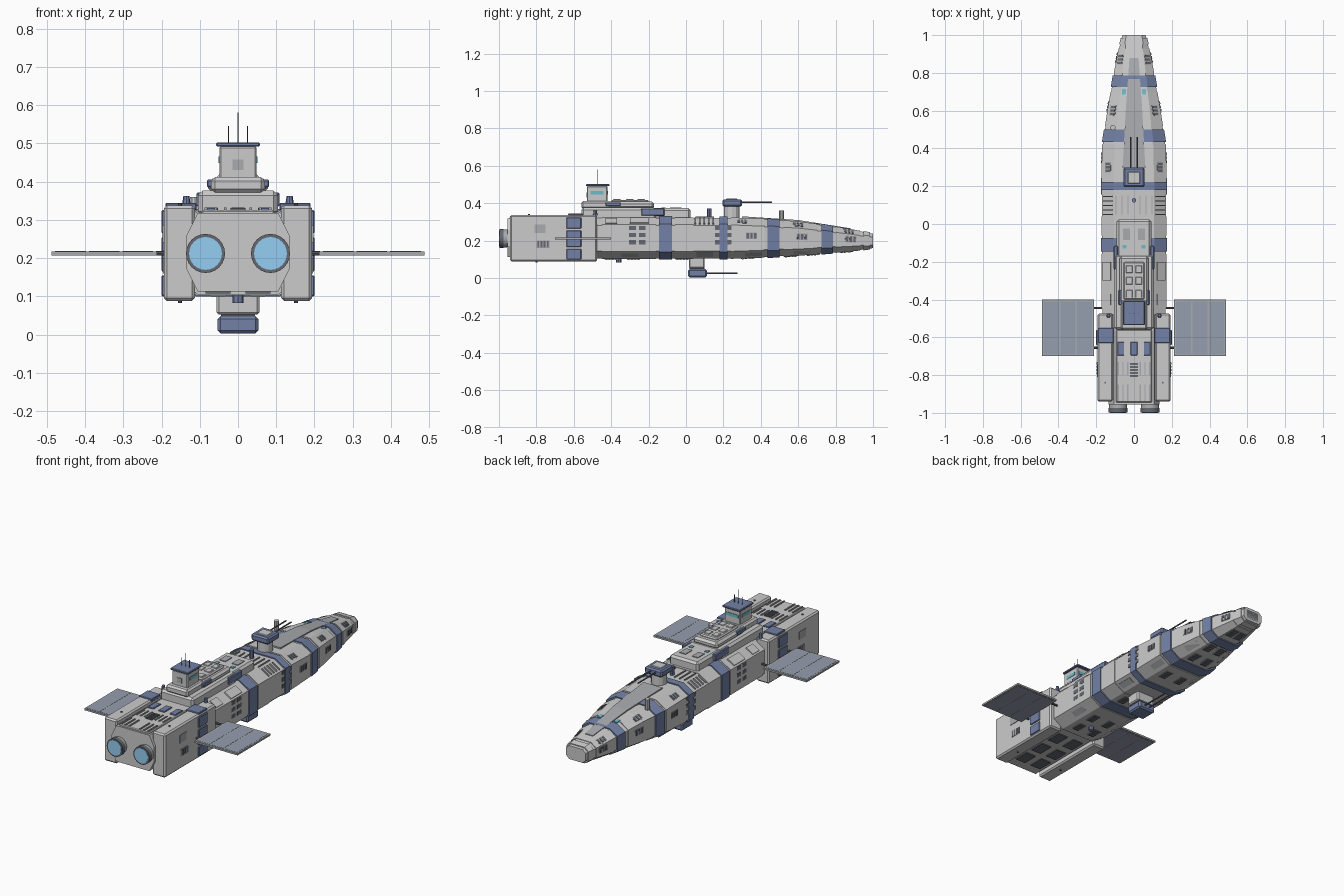
import bpy, bmesh, math
from mathutils import Vector, Matrix

if "Cube" in bpy.data.objects:
    bpy.data.objects.remove(bpy.data.objects["Cube"])

def material(name, r, g, b):
    m = bpy.data.materials.new(name)
    m.diffuse_color = (r, g, b, 1)
    m.use_nodes = True
    m.node_tree.nodes["Principled BSDF"].inputs["Base Color"].default_value = m.diffuse_color
    return m

HULL = material("hull_grey", .72, .72, .70)
DARK = material("dark_grey", .13, .14, .16)
MID = material("mid_grey", .40, .41, .43)
BLUE = material("navy", .17, .22, .38)
GLOW = material("engine_glow", .30, .62, .90)
TEAL = material("window_teal", .15, .50, .58)

def finish(name, bm, mat):
    bmesh.ops.recalc_face_normals(bm, faces=bm.faces)
    me = bpy.data.meshes.new(name)
    bm.to_mesh(me)
    bm.free()
    ob = bpy.data.objects.new(name, me)
    bpy.context.collection.objects.link(ob)
    me.materials.append(mat)
    return ob

def box(name, x, y, z, mat=HULL, bevel=0, mirror=False):
    """Box from (min, max) ranges, optionally mirrored across x."""
    bm = bmesh.new()
    c = [(r[0] + r[1]) / 2 for r in (x, y, z)]
    s = [r[1] - r[0] for r in (x, y, z)]
    for side in ((1, -1) if mirror else (1,)):
        bmesh.ops.create_cube(bm, size=1, matrix=Matrix.Translation((c[0] * side, c[1], c[2])) @ Matrix.Diagonal((*s, 1)))
    if bevel:
        bmesh.ops.bevel(bm, geom=bm.edges[:], offset=bevel, segments=1, affect='EDGES')
    return finish(name, bm, mat)

def rod(name, a, b, r, mat=DARK, n=8, r2=None, mirror=False):
    bm = bmesh.new()
    for s in ((1, -1) if mirror else (1,)):
        p, q = Vector((a[0] * s, a[1], a[2])), Vector((b[0] * s, b[1], b[2]))
        d = q - p
        m = Matrix.Translation((p + q) / 2) @ d.to_track_quat('Z', 'Y').to_matrix().to_4x4()
        bmesh.ops.create_cone(bm, cap_ends=True, segments=n, radius1=r, radius2=r if r2 is None else r2, depth=d.length, matrix=m)
    return finish(name, bm, mat)

# Hull stations: y, half width, top half width, bottom z, top z, chamfer height
STATIONS = [(-.48, .168, .105, .105, .322, .040), (.22, .170, .105, .105, .322, .040),
            (.42, .166, .100, .112, .314, .040), (.60, .138, .082, .122, .300, .036),
            (.78, .108, .062, .136, .276, .032), (.93, .078, .045, .150, .250, .025),
            (1.0, .062, .042, .160, .237, .018)]

def section(y, grow=0):
    k = 0
    while k < len(STATIONS) - 2 and y > STATIONS[k + 1][0]:
        k += 1
    a, b = STATIONS[k], STATIONS[k + 1]
    t = (y - a[0]) / (b[0] - a[0])
    w, tw, zb, zt, c = (p + (q - p) * t for p, q in zip(a[1:], b[1:]))
    return half(w + grow, tw + grow * .6, zb - grow, zt + grow, c)

def half(w, tw, zb, zt, c):
    return [(0, zt), (tw, zt), (w, zt - c), (w, zb + c), (tw, zb), (0, zb)]

def loft(name, rings, mat=HULL):
    """Skin octagonal half sections given as (y, half section)."""
    bm = bmesh.new()
    loops = []
    for y, h in rings:
        pts = h[1:5] + [(-x, z) for x, z in reversed(h[1:5])]
        loops.append([bm.verts.new((x, y, z)) for x, z in pts])
    for A, B in zip(loops, loops[1:]):
        for i in range(8):
            bm.faces.new((A[i], A[(i + 1) % 8], B[(i + 1) % 8], B[i]))
    bm.faces.new(loops[0])
    bm.faces.new(loops[-1])
    return finish(name, bm, mat)

def ring(name, y0, y1, grow, mat):
    ys = [y0] + [s[0] for s in STATIONS if y0 < s[0] < y1] + [y1]
    return loft(name, [(y, section(y, grow)) for y in ys], mat)

TOP, CHAMFER, SIDE, LOW, BELLY = range(5)

def on_hull(name, face, y, t, length, height, thick=.008, mat=DARK, lift=0):
    """Mirrored plates lying flush on one hull facet."""
    pt = lambda yy: (lambda h: Vector((h[face][0] * (1 - t) + h[face + 1][0] * t, yy,
                                       h[face][1] * (1 - t) + h[face + 1][1] * t)))(section(yy))
    h = section(y)
    across = Vector((h[face + 1][0] - h[face][0], 0, h[face + 1][1] - h[face][1])).normalized()
    along = (pt(y + .01) - pt(y - .01)).normalized()
    out = along.cross(across).normalized()
    if out.dot(pt(y) - Vector((0, y, .21))) < 0:
        out = -out
    across = out.cross(along)
    bm = bmesh.new()
    for s in (1, -1):
        m = Matrix((along * length, across * height, out * thick)).transposed().to_4x4()
        m.translation = pt(y) + out * lift
        bmesh.ops.create_cube(bm, size=1, matrix=Matrix.Diagonal((s, 1, 1, 1)) @ m)
    return finish(name, bm, mat)

def vent(name, face, y, t, length, height, n=3):
    """Framed plate with dark slots."""
    on_hull(name + "_frame", face, y, t, length, height, .010, MID)
    for i in range(n):
        on_hull(name + "_slot", face, y + length * ((i + .5) / n - .5), t, length / n * .6, height * .8, .015)

# Main hull, raised armour belts and blue bands
loft("main_hull", [(s[0], section(s[0])) for s in STATIONS])
for y0, y1 in ((-.45, -.16), (-.06, .04), (.24, .42), (.52, .70), (.80, .93)):
    ring("armour_belt", y0, y1, .003, HULL)
for y0, y1 in ((-.145, -.075), (.18, .222), (.435, .50), (.725, .785)):
    ring("blue_band", y0, y1, .006, BLUE)

# Nose cap with dark intake
ring("nose_collar", .95, .985, .005, HULL)
box("nose_intake", (-.038, .038), (.98, 1.0), (.172, .224), DARK)
box("nose_slat", (-.003, .003), (.98, 1.0), (.172, .224), MID)

# Stern block between the pods
stern = half(.135, .105, .112, .318, .060)
loft("stern_block", [(-.955, stern), (-.46, stern)])
box("stern_deck", (-.095, .095), (-.945, -.56), (.31, .326), HULL, .004)

# Twin engines
for s in (1, -1):
    rod("engine_nozzle", (s * .085, -.94, .212), (s * .085, -.995, .212), .046, MID, 24, .050)
    rod("engine_rim", (s * .085, -.975, .212), (s * .085, -.998, .212), .051, DARK, 24)
    rod("engine_glow", (s * .085, -.98, .212), (s * .085, -1.0, .212), .043, GLOW, 24)

# Side pods with blue wraps and details
box("side_pod", (.112, .194), (-.94, -.475), (.088, .338), HULL, .008, True)
box("pod_blue_top", (.108, .190), (-.63, -.55), (.325, .344), BLUE, .003, True)
for z0, z1 in ((.10, .155), (.165, .255), (.265, .325)):
    box("pod_blue_side", (.18, .200), (-.64, -.56), (z0, z1), BLUE, .003, True)
box("pod_panel", (.18, .197), (-.81, -.75), (.24, .285), MID, 0, True)
box("pod_vent", (.18, .196), (-.80, -.73), (.16, .20), MID, 0, True)
for i in range(4):
    box("pod_vent_slot", (.18, .198), (-.795 + i * .017, -.785 + i * .017), (.163, .197), DARK, 0, True)
rod("pod_sensor", (.135, -.485, .335), (.135, -.485, .362), .012, BLUE, 8, .008, True)
rod("pod_light", (.152, -.84, .335), (.152, -.84, .343), .005, DARK, 8, None, True)
rod("pod_foot", (.152, -.80, .082), (.152, -.80, .09), .005, DARK, 8, None, True)

# Solar panels on struts
box("solar_panel", (.212, .487), (-.70, -.40), (.207, .217), MID, 0, True)
for i in range(3):
    box("solar_cells", (.222 + i * .088, .302 + i * .088), (-.69, -.41), (.206, .218), material("cell_blue", .30, .34, .43), 0, True)
for y in (-.445, -.655):
    rod("panel_strut", (.15, y, .212), (.215, y, .212), .006, DARK, 8, None, True)

# Superstructure tiers
box("lower_deck", (-.105, .105), (-.56, -.16), (.31, .376), HULL, .012)
box("forward_deck", (-.092, .092), (-.20, .025), (.31, .374), HULL, .012)
box("deck_blue_panel", (.085, .108), (-.24, -.115), (.333, .372), BLUE, .004, True)
box("upper_deck", (-.078, .078), (-.42, -.17), (.37, .408), HULL, .012)
box("upper_deck_ridge", (-.055, .055), (-.40, -.20), (.40, .418), HULL, .006)
box("upper_deck_blue", (.06, .081), (-.43, -.35), (.385, .405), BLUE, .003, True)
box("deck_hatch", (.02, .058), (-.085, -.025), (.37, .378), MID, 0, True)
box("deck_window", (.04, .06), (-.13, -.11), (.37, .378), TEAL, 0, True)
for y in (-.37, -.30, -.24):
    box("ridge_hatch", (.008, .042), (y - .02, y + .02), (.415, .422), HULL, .002, True)

# Bridge tower with cap and antennas
box("tower_base", (-.07, .07), (-.56, -.40), (.37, .412), HULL, .010)
box("bridge_tower", (-.049, .049), (-.53, -.42), (.39, .492), HULL, .004)
box("bridge_windows", (-.051, .051), (-.51, -.44), (.448, .466), TEAL)
box("bridge_front_window", (-.04, .04), (-.43, -.417), (.448, .466), TEAL)
box("tower_hatch", (-.015, .015), (-.533, -.52), (.43, .458), MID)
box("bridge_cap", (-.057, .057), (-.535, -.408), (.491, .502), BLUE, .003)
rod("main_antenna", (0, -.475, .50), (0, -.475, .58), .002, DARK, 6)
rod("side_antenna", (.025, -.475, .50), (.025, -.475, .545), .002, DARK, 6, None, True)

# Dorsal spine wedge following the nose slope
bm = bmesh.new()
rows = [[bm.verts.new((x, y, z)) for x, z in ((-w, zt - .03), (-w, zt), (w, zt), (w, zt - .03))]
        for y, w, zt in ((.30, .060, .330), (.60, .044, .310), (.88, .024, .266))]
for A, B in zip(rows, rows[1:]):
    for i in range(4):
        bm.faces.new((A[i], A[(i + 1) % 4], B[(i + 1) % 4], B[i]))
bm.faces.new(rows[0])
bm.faces.new(rows[-1])
finish("dorsal_spine", bm, MID)

# Dorsal and ventral turrets
rod("top_turret_neck", (0, .245, .31), (0, .245, .385), .042, HULL, 12)
box("top_turret", (-.055, .055), (.195, .30), (.382, .421), BLUE, .008)
box("top_turret_hatch", (-.033, .033), (.215, .275), (.415, .425), HULL, .003)
rod("top_barrel", (.016, .29, .404), (.016, .46, .404), .004, DARK, 8, None, True)
box("belly_turret_neck", (-.056, .056), (.015, .10), (.052, .115), HULL, .006)
box("belly_turret", (-.054, .054), (.012, .112), (.003, .048), BLUE, .008)
box("belly_turret_ring", (-.045, .045), (.02, .10), (.04, .06), DARK)
rod("belly_barrel", (.016, .10, .025), (.016, .275, .025), .004, DARK, 8, None, True)

# Small masts and sensors
rod("deck_sensor", (0, .125, .32), (0, .125, .372), .012, BLUE, 8)
rod("nose_sensor", (-.112, .51, .30), (-.112, .51, .36), .014, HULL, 10)
rod("belly_sensor", (0, -.36, .082), (0, -.36, .11), .014, BLUE, 8)

# Side window grids and vents
for y in (-.26, .20):
    for t in (.1, .38, .66):
        for dy in (-.026, .026):
            on_hull("side_window", SIDE, y + dy, t, .036, .022)
for y, t in ((.35, .4), (.62, .4), (.88, .4)):
    vent("side_vent", SIDE, y, t, .06, .035)
for y in (.30, .60, .87):
    vent("shoulder_vent", CHAMFER, y, .5, .055, .035)
on_hull("shoulder_block", CHAMFER, -.25, .55, .10, .05, .022, HULL)
on_hull("shoulder_block", CHAMFER, -.40, .55, .06, .05, .018, HULL)
for i in range(5):
    on_hull("shoulder_rib", CHAMFER, .05 + i * .024, .5, .007, .055, .014, MID)
on_hull("nose_window", TOP, .70, .75, .03, .02, .010, TEAL)
for t in (.3, .6, .9):
    on_hull("top_rib", TOP, .10, t, .10, .006, .012, MID)

# Stern deck hatches, grille and ribs
box("stern_hatch_centre", (-.019, .019), (-.695, -.625), (.32, .332), BLUE, .002)
box("stern_hatch", (.052, .088), (-.695, -.625), (.32, .332), BLUE, .002, True)
for i in range(5):
    box("stern_grille", (-.02, .02), (-.81 + i * .016, -.80 + i * .016), (.32, .331), DARK)
for x in (.03, .055, .08):
    box("stern_rib", (x, x + .007), (-.94, -.85), (.32, .332), MID, 0, True)
    box("stern_rib_forward", (x, x + .007), (-.80, -.73), (.32, .331), MID, 0, True)

# Underside panels
for y in (-.40, -.28, -.02, .33, .56, .68, .86):
    vent("belly_vent", BELLY, y, .5, .07, .045, 4)
for y in (-.30, .10, .36, .62):
    on_hull("low_panel", LOW, y, .5, .09, .035, .008, MID)
for y in (-.85, -.72, -.58):
    box("stern_belly_panel", (.02, .085), (y - .045, y + .045), (.107, .115), DARK, 0, True)
